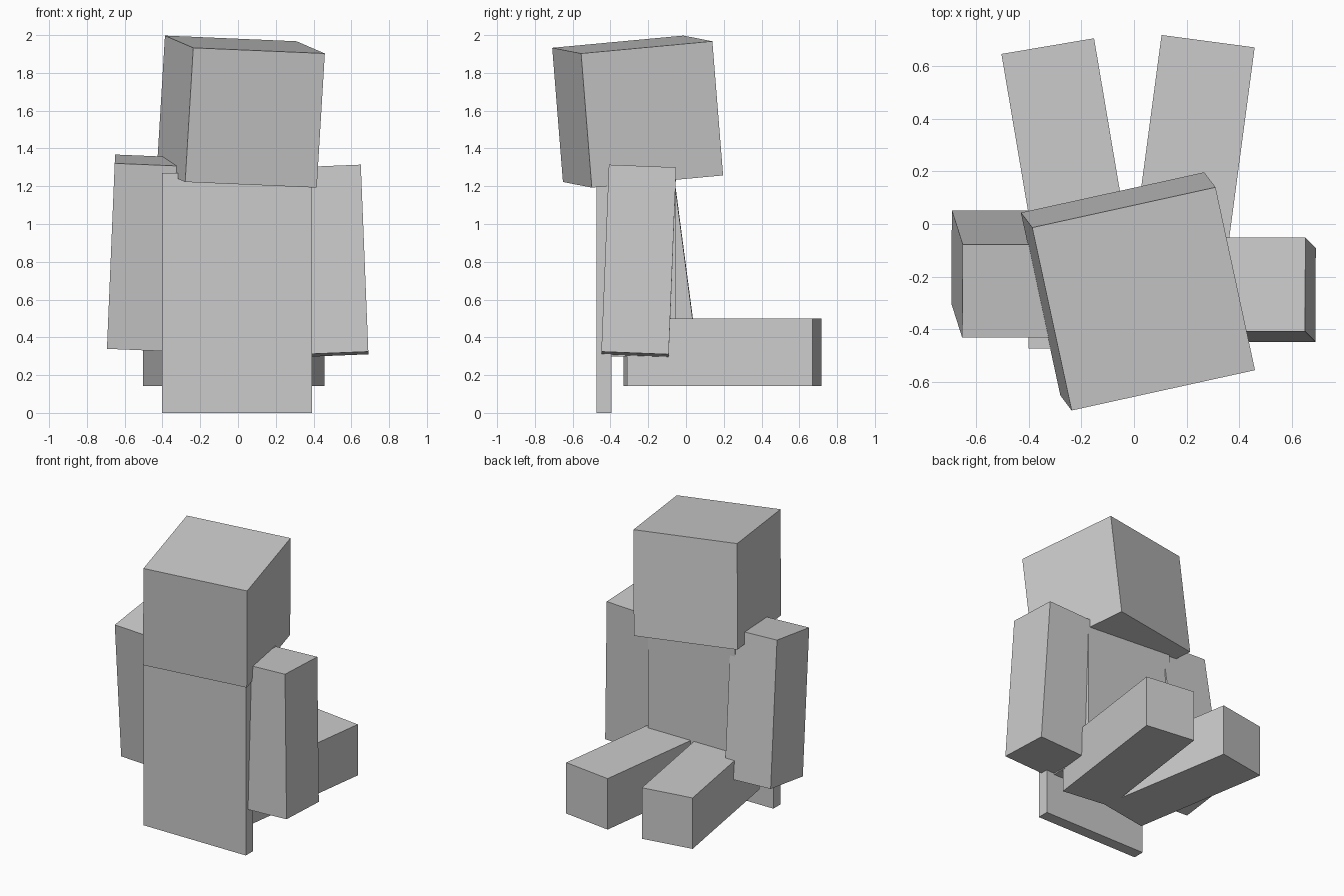
import bpy
from math import radians

if "Cube" in bpy.data.objects:
    bpy.data.objects.remove(bpy.data.objects["Cube"])

U = 0.0793                                   # one modelling "pixel"
LIMB = (4.5 * U, 4.5 * U, 12.5 * U)          # shared arm section and length


def box(name, size, loc, rot=(0, 0, 0)):
    """Box of a given size, turned by XYZ angles in degrees."""
    bpy.ops.mesh.primitive_cube_add(size=1, location=loc,
                                    rotation=[radians(a) for a in rot])
    ob = bpy.context.object
    ob.name = name
    ob.scale = size
    bpy.ops.object.transform_apply(location=False, rotation=False, scale=True)
    return ob


# Head, tilted and turned
box("head", (9 * U, 9 * U, 9 * U), (0.015, -0.256, 1.595), (5.2, 2.4, 12.4))

# Torso and the flat cape hanging on it
box("torso", (8.5 * U, 4.5 * U, 12.5 * U), (-0.005, -0.233, 0.795))
box("cape", (10 * U, U, 16 * U), (-0.005, -0.433, 8 * U))

# Arms, swung slightly outwards
box("arm_left", LIMB, (-0.494, -0.19, 0.846), (7.5, 2.4, 0))
box("arm_right", LIMB, (0.492, -0.25, 0.805), (-2.3, -2.3, 0))

# Legs, stretched out flat in a seated pose
leg = (LIMB[0], LIMB[2], LIMB[1])
box("leg_left", leg, (-0.245, 0.187, 0.321), (0, 0, 9.6))
box("leg_right", leg, (0.216, 0.203, 0.321), (0, 0, -7.6))
